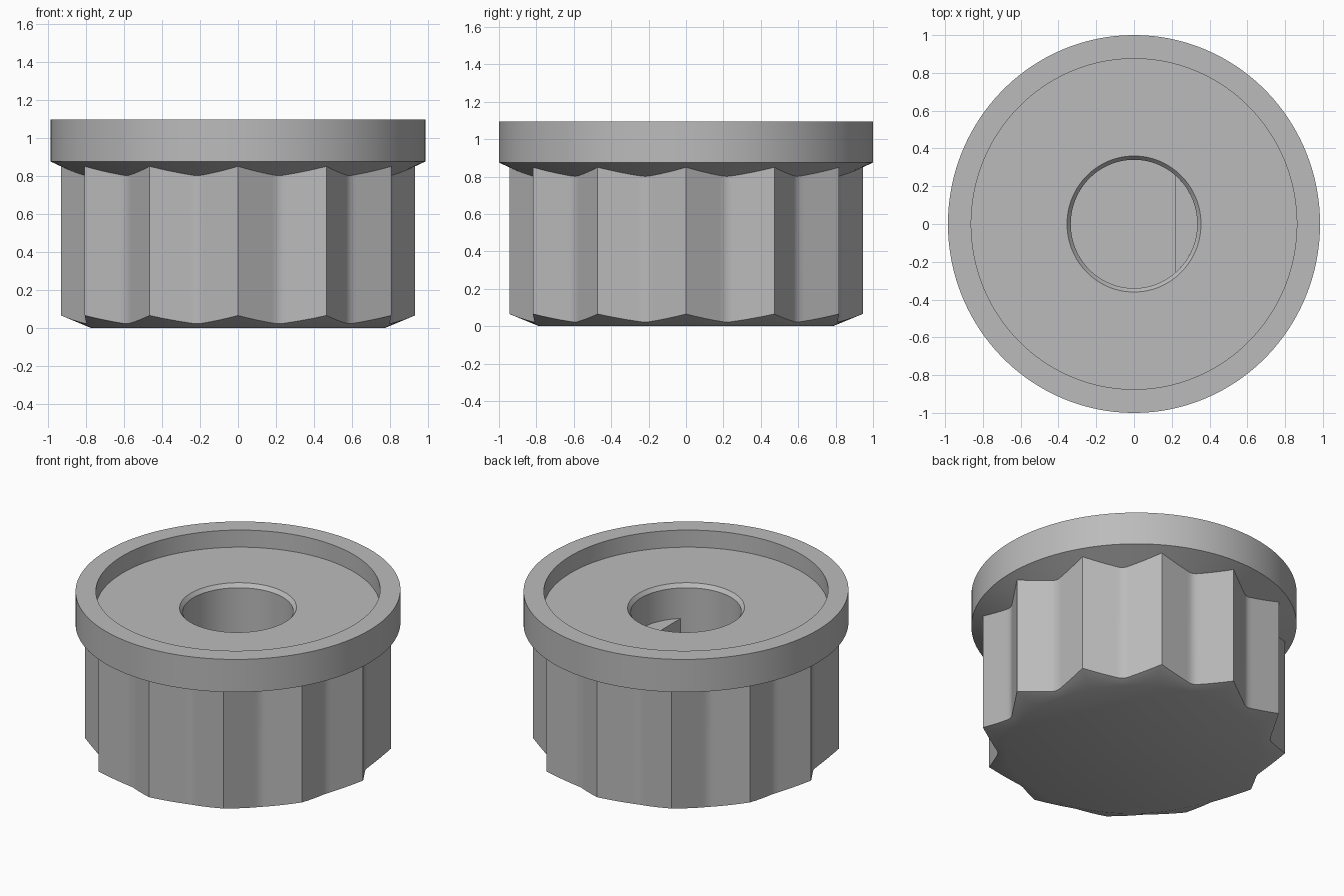
import bpy
import bmesh
import math

if "Cube" in bpy.data.objects:
    bpy.data.objects.remove(bpy.data.objects["Cube"], do_unlink=True)

SEGMENTS = 240      # divisible by 24, so every tip and notch gets a vertex
SQUASH = 0.985      # the round parts are slightly narrower along x
TIP, NOTCH = 0.945, 0.836
HOLE, STEP_TOP, HOLE_FLOOR = 0.34, 0.75, 0.25

grey = bpy.data.materials.new("matte grey")
grey.use_nodes = True
colour = (0.5, 0.5, 0.5, 1)
grey.diffuse_color = colour
grey.node_tree.nodes["Principled BSDF"].inputs["Base Color"].default_value = colour


def star_radius(angle):
    """Radius of the twelve-pointed grip: straight flanks, softened notches."""
    half = math.pi / 12
    a = angle % (2 * half)
    a = min(a, 2 * half - a)
    nx, ny = NOTCH * math.cos(half), NOTCH * math.sin(half)
    r = TIP * ny / (ny * math.cos(a) + (TIP - nx) * math.sin(a))
    return r + 0.004 if half - a < 0.01 else r


def make_object(name, bm):
    bmesh.ops.recalc_face_normals(bm, faces=bm.faces)
    mesh = bpy.data.meshes.new(name)
    bm.to_mesh(mesh)
    bm.free()
    mesh.materials.append(grey)
    obj = bpy.data.objects.new(name, mesh)
    bpy.context.collection.objects.link(obj)
    bpy.ops.object.select_all(action="DESELECT")
    obj.select_set(True)
    bpy.context.view_layer.objects.active = obj
    bpy.ops.object.shade_smooth_by_angle(angle=math.radians(30))
    return obj


def circle(r, z):
    return lambda a: (r, z)


# Grip ends follow the lower chamfer cone and the flange's sloping underside
def grip_bottom(a):
    r = star_radius(a)
    return r, (r - 0.785) * 0.41


def grip_top(a):
    r = star_radius(a)
    return r, 0.875 - (1 - r) * 0.46


# Knob: grip, flange, recess and shaft hole as one run of rings
rings = [
    circle(0.785, 0), grip_bottom, grip_top,
    circle(1, 0.875), circle(1, 1.095),
    circle(0.875, 1.095), circle(0.875, 0.98),
    circle(0.36, 0.98), circle(HOLE, 0.955), circle(HOLE, HOLE_FLOOR),
]
bm = bmesh.new()
loops = []
for ring in rings:
    loop = []
    for i in range(SEGMENTS):
        a = 2 * math.pi * i / SEGMENTS
        r, z = ring(a)
        loop.append(bm.verts.new((r * math.cos(a) * SQUASH, r * math.sin(a), z)))
    loops.append(loop)
for low, high in zip(loops, loops[1:]):
    for i in range(SEGMENTS):
        j = (i + 1) % SEGMENTS
        bm.faces.new((low[i], low[j], high[j], high[i]))
bm.faces.new(loops[0])
bm.faces.new(loops[-1])
make_object("knob_body", bm)

# Flat key that gives the lower part of the hole its D shape
bm = bmesh.new()
spread = math.acos(0.22 / (HOLE * SQUASH))
arc = [spread * (2 * i / 32 - 1) for i in range(33)]
verts = [bm.verts.new((HOLE * math.cos(a) * SQUASH, HOLE * math.sin(a), HOLE_FLOOR))
         for a in arc]
base = bm.faces.new(verts)
top = bmesh.ops.extrude_face_region(bm, geom=[base])["geom"]
bmesh.ops.translate(bm, vec=(0, 0, STEP_TOP - HOLE_FLOOR),
                    verts=[v for v in top if isinstance(v, bmesh.types.BMVert)])
make_object("shaft_flat_key", bm)
